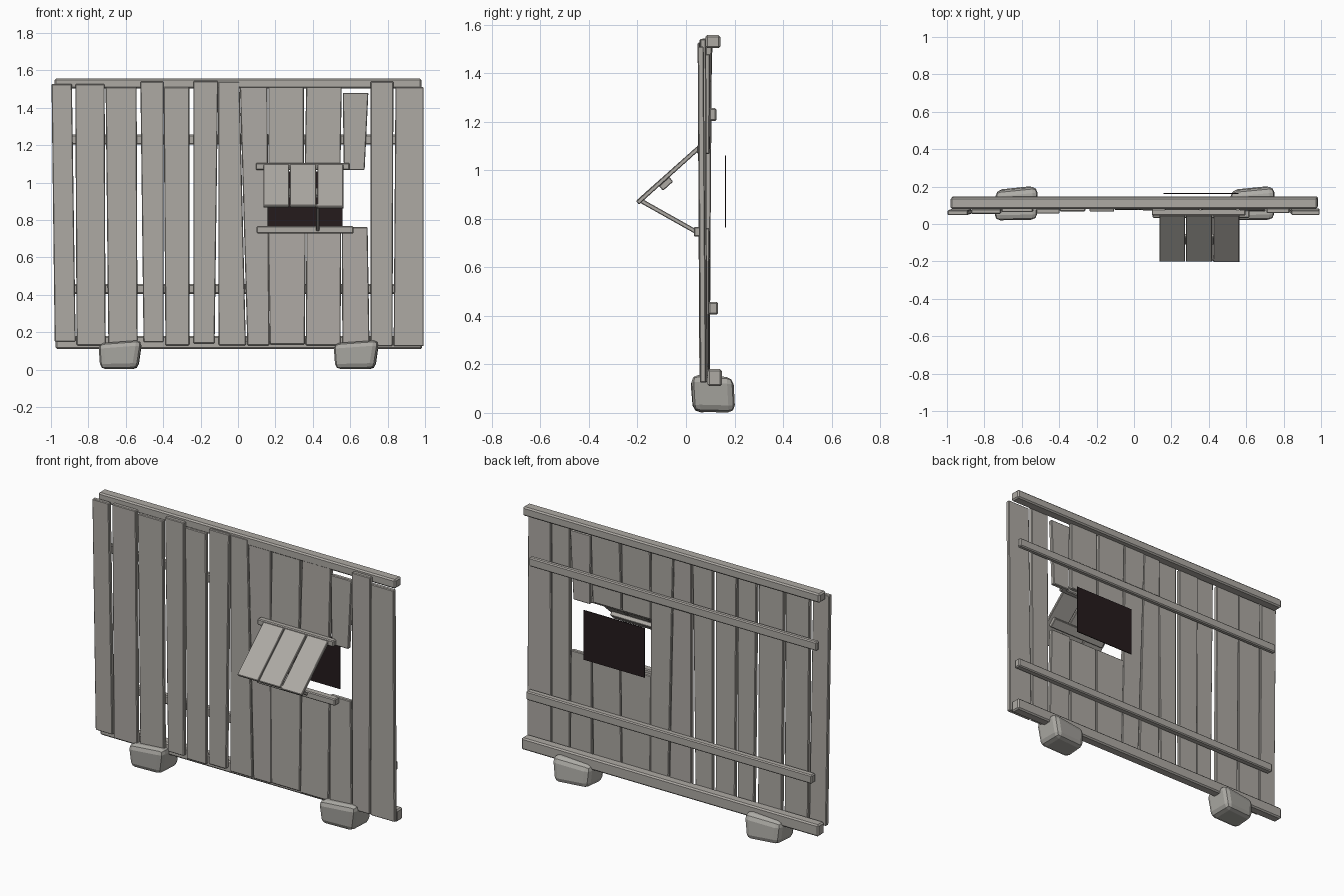
import bpy, bmesh, math
from mathutils import Vector


def material(name, r, g, b):
    m = bpy.data.materials.new(name)
    m.diffuse_color = (r, g, b, 1)
    return m


WOOD = material("weathered wood", 0.42, 0.40, 0.37)
STONE = material("grey stone", 0.42, 0.41, 0.38)
DARK = material("dark interior", 0.018, 0.011, 0.012)


def hexa(name, corners, mat, bevel=0.005, segments=1):
    """Six-sided solid from 4 bottom + 4 top corners, with chamfered edges."""
    bm = bmesh.new()
    v = [bm.verts.new(c) for c in corners]
    for f in ((3, 2, 1, 0), (4, 5, 6, 7), (0, 1, 5, 4), (1, 2, 6, 5), (2, 3, 7, 6), (3, 0, 4, 7)):
        bm.faces.new([v[i] for i in f])
    if bevel:
        bmesh.ops.bevel(bm, geom=bm.edges[:], offset=bevel, segments=segments,
                        profile=0.5, affect='EDGES')
    bmesh.ops.recalc_face_normals(bm, faces=bm.faces[:])
    me = bpy.data.meshes.new(name)
    bm.to_mesh(me)
    bm.free()
    me.materials.append(mat)
    ob = bpy.data.objects.new(name, me)
    bpy.context.collection.objects.link(ob)
    return ob


def box(name, x, y, z, mat=WOOD, bevel=0.005):
    return hexa(name, [(a, b, c) for c in z for a, b in
                       ((x[0], y[0]), (x[1], y[0]), (x[1], y[1]), (x[0], y[1]))], mat, bevel)


def plank(name, bottom, top, z, y, thick=0.025):
    """Upright board; bottom/top are x spans, y is the front depth at bottom and top."""
    c = []
    for (x0, x1), zz, yy in ((bottom, z[0], y[0]), (top, z[1], y[1])):
        c += [(x0, yy, zz), (x1, yy, zz), (x1, yy + thick, zz), (x0, yy + thick, zz)]
    return hexa(name, c, WOOD, 0.004)


def slanted(name, x, p, q, thick):
    """Board running from p to q, both (y, z), with thickness below the line."""
    d = Vector((q[0] - p[0], q[1] - p[1])).normalized()
    n = Vector((-d.y, d.x)) * thick
    if n.y > 0:
        n = -n
    c = []
    for a in (p, q):
        c += [(x[0], a[0], a[1]), (x[1], a[0], a[1]),
              (x[1], a[0] + n.x, a[1] + n.y), (x[0], a[0] + n.x, a[1] + n.y)]
    return hexa(name, c, WOOD, 0.003)


# Full-height wall planks: bottom span, top span, z range, front depth
full = [
    ((-0.98, -0.868), (-0.997, -0.888), (0.15, 1.527), (0.055, 0.048)),
    ((-0.863, -0.708), (-0.87, -0.713), (0.13, 1.527), (0.060, 0.054)),
    ((-0.693, -0.537), (-0.708, -0.542), (0.125, 1.51), (0.066, 0.064)),
    ((-0.505, -0.398), (-0.522, -0.398), (0.147, 1.54), (0.058, 0.056)),
    ((-0.388, -0.26), (-0.398, -0.26), (0.13, 1.51), (0.070, 0.068)),
    ((-0.238, -0.125), (-0.238, -0.106), (0.14, 1.543), (0.066, 0.066)),
    ((-0.104, 0.042), (-0.106, 0.008), (0.13, 1.54), (0.074, 0.078)),
    ((0.05, 0.168), (0.01, 0.157), (0.13, 1.52), (0.072, 0.082)),
    ((0.709, 0.826), (0.709, 0.831), (0.125, 1.54), (0.062, 0.058)),
    ((0.832, 0.992), (0.842, 0.992), (0.125, 1.51), (0.058, 0.048)),
]
for i, p in enumerate(full):
    plank(f"wall_plank_{i + 1}", *p)

# Short planks above and below the window opening
above = [
    ((0.163, 0.352), (0.163, 0.352), (1.085, 1.52), (0.074, 0.084)),
    ((0.357, 0.548), (0.365, 0.555), (1.085, 1.54), (0.074, 0.082)),
    ((0.566, 0.677), (0.56, 0.697), (1.067, 1.48), (0.072, 0.074)),
]
below = [
    ((0.170, 0.357), (0.160, 0.362), (0.135, 0.75), (0.070, 0.076)),
    ((0.362, 0.548), (0.366, 0.552), (0.13, 0.75), (0.068, 0.074)),
    ((0.558, 0.703), (0.555, 0.693), (0.13, 0.762), (0.066, 0.072)),
]
for i, p in enumerate(above):
    plank(f"upper_window_plank_{i + 1}", *p)
for i, p in enumerate(below):
    plank(f"lower_window_plank_{i + 1}", *p)

# Horizontal beams and back rails
box("top_beam", (-0.98, 0.98), (0.08, 0.142), (1.503, 1.557), bevel=0.008)
box("bottom_beam", (-0.975, 0.985), (0.088, 0.148), (0.11, 0.18), bevel=0.008)
box("upper_back_rail", (-0.95, 0.95), (0.096, 0.126), (1.203, 1.256), bevel=0.006)
box("lower_back_rail", (-0.92, 0.965), (0.092, 0.132), (0.405, 0.457), bevel=0.006)

# Window trim
box("window_lintel", (0.095, 0.597), (0.045, 0.08), (1.068, 1.104))
box("window_sill", (0.10, 0.617), (0.032, 0.075), (0.727, 0.767))

# Propped-open shutter: three boards, a batten beneath and a thin strut
for i, (x, q) in enumerate([((0.136, 0.272), (-0.203, 0.877)),
                            ((0.278, 0.418), (-0.203, 0.877)),
                            ((0.426, 0.563), (-0.206, 0.872))]):
    slanted(f"shutter_board_{i + 1}", x, (0.045, 1.098), q, 0.018)
slanted("shutter_batten", (0.16, 0.54), (-0.07, 0.973), (-0.112, 0.935), 0.026)
slanted("shutter_strut", (0.417, 0.435), (-0.19, 0.887), (0.045, 0.755), 0.018)

# Dark panel behind the opening
box("dark_window_panel", (0.157, 0.56), (0.16, 0.165), (0.765, 1.06), DARK, 0)


# Foot stones: tapered blocks with rounded edges
def stone(name, cx, w, s):
    h = w / 2

    def at(x, y, z):
        return (cx + s * x, y, z)
    c = [at(-h + 0.01, 0.03, 0.0), at(h - 0.025, 0.03, 0.005),
         at(h - 0.02, 0.206, 0.0), at(-h + 0.015, 0.185, 0.008),
         at(-h, 0.016, 0.142), at(h, 0.022, 0.160),
         at(h, 0.198, 0.148), at(-h + 0.005, 0.175, 0.135)]
    return hexa(name, c, STONE, 0.03, 2)


stone("left_foot_stone", -0.63, 0.235, 1)
stone("right_foot_stone", 0.632, 0.245, 1)
